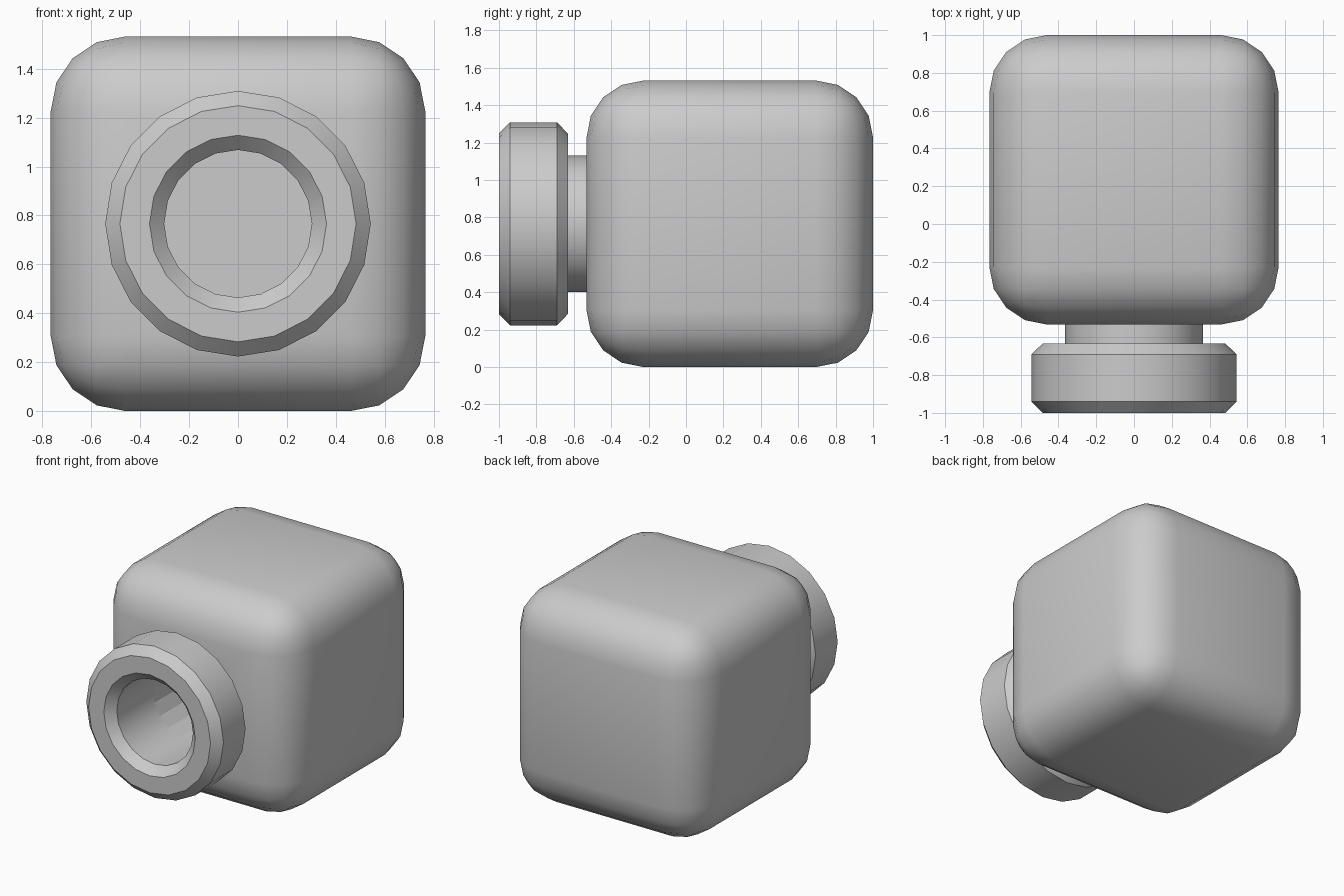
import bpy, bmesh
from math import sin, cos, pi, radians

if "Cube" in bpy.data.objects:
    bpy.data.objects.remove(bpy.data.objects["Cube"])

SIDES = 20
CZ = 0.766            # height of the neck axis
BORE = 0.302


def finish(bm, name):
    bmesh.ops.recalc_face_normals(bm, faces=bm.faces)
    mesh = bpy.data.meshes.new(name)
    bm.to_mesh(mesh)
    bm.free()
    ob = bpy.data.objects.new(name, mesh)
    bpy.context.collection.objects.link(ob)
    return ob


def lathe(name, profile, closed):
    """Spin (radius, y) points about the neck axis; cap the ends if not closed."""
    bm = bmesh.new()
    rings = [[bm.verts.new((r * sin(2 * pi * i / SIDES), y, CZ + r * cos(2 * pi * i / SIDES)))
              for i in range(SIDES)] for r, y in profile]
    pairs = list(zip(rings, rings[1:]))
    if closed:
        pairs.append((rings[-1], rings[0]))
    else:
        bm.faces.new(rings[0])
        bm.faces.new(rings[-1])
    for a, b in pairs:
        for i in range(SIDES):
            j = (i + 1) % SIDES
            bm.faces.new((a[i], a[j], b[j], b[i]))
    return finish(bm, name)


def smooth(ob):
    bpy.ops.object.select_all(action='DESELECT')
    bpy.context.view_layer.objects.active = ob
    ob.select_set(True)
    bpy.ops.object.shade_smooth_by_angle(angle=radians(30))


# Rounded cube body
bm = bmesh.new()
bmesh.ops.create_cube(bm, size=1.532)
bmesh.ops.translate(bm, verts=bm.verts, vec=(0, 0.234, CZ))
bmesh.ops.bevel(bm, geom=bm.edges[:], offset=0.305, segments=4, profile=0.5,
                affect='EDGES', clamp_overlap=True)
body = finish(bm, "body")

# Deep blind bore through the front of the body
cutter = lathe("bore_cutter", [(BORE, -0.9), (BORE, 0.3)], False)
cutter.hide_render = True
cutter.hide_set(True)
cut = body.modifiers.new("bore", 'BOOLEAN')
cut.operation = 'DIFFERENCE'
cut.solver = 'EXACT'
cut.object = cutter
smooth(body)
bpy.ops.object.modifier_apply(modifier=cut.name)

# Neck with a chamfered collar and a countersunk mouth
neck = lathe("neck_collar", [
    (0.365, -0.532), (0.365, -0.632), (0.483, -0.632), (0.543, -0.69),
    (0.543, -0.94), (0.483, -1.0), (0.362, -1.0), (BORE, -0.94), (BORE, -0.532)], True)
smooth(neck)
